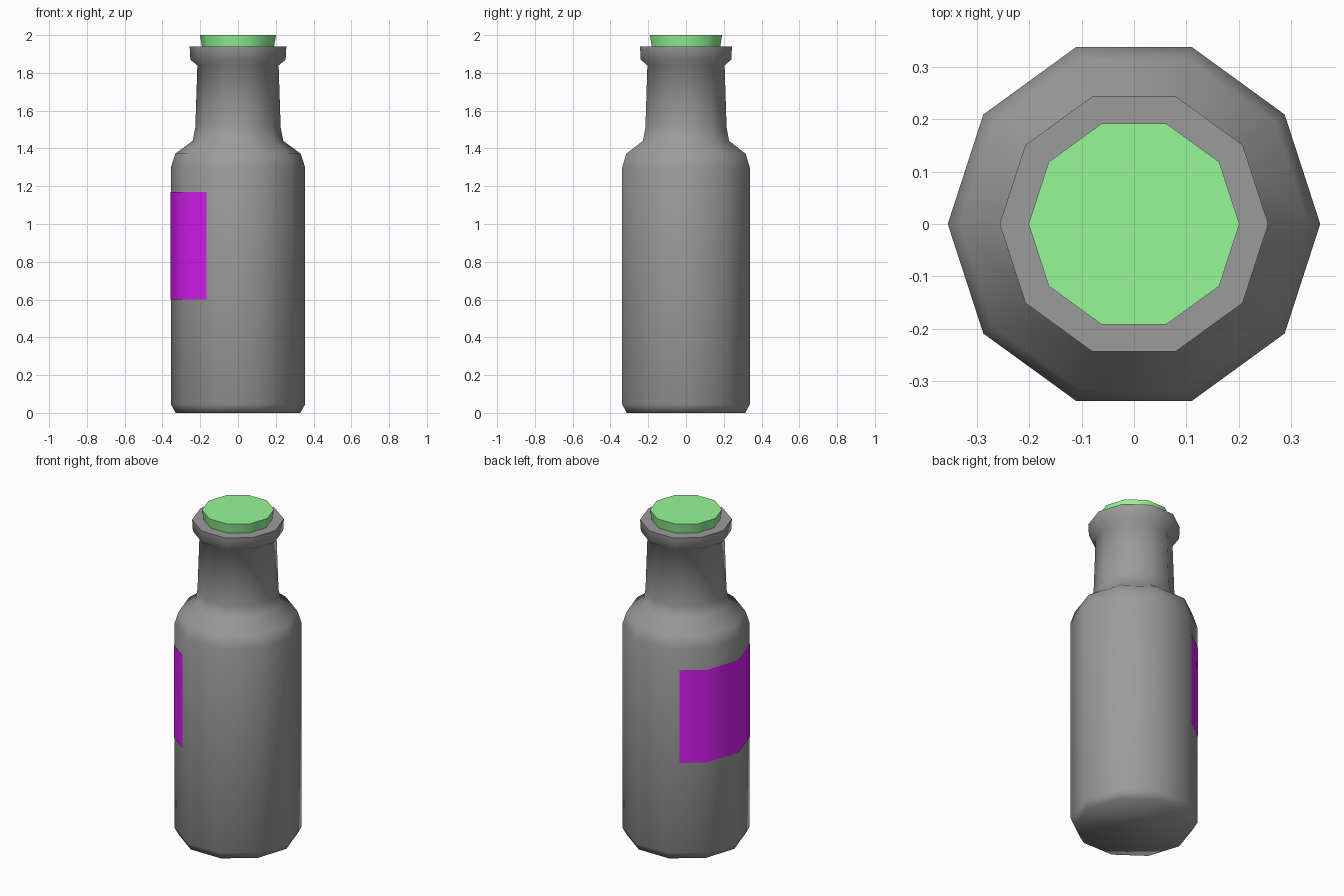
import bpy, bmesh, math

if "Cube" in bpy.data.objects:
    bpy.data.objects.remove(bpy.data.objects["Cube"])

SIDES = 10


def finish(name, bm, color, angle=65):
    mesh = bpy.data.meshes.new(name)
    bm.to_mesh(mesh)
    bm.free()
    obj = bpy.data.objects.new(name, mesh)
    bpy.context.collection.objects.link(obj)
    mat = bpy.data.materials.new(name + "_colour")
    mat.diffuse_color = color
    mat.use_nodes = True
    mat.node_tree.nodes["Principled BSDF"].inputs["Base Color"].default_value = mat.diffuse_color
    mesh.materials.append(mat)
    bpy.ops.object.select_all(action='DESELECT')
    obj.select_set(True)
    bpy.context.view_layer.objects.active = obj
    bpy.ops.object.shade_smooth_by_angle(angle=math.radians(angle))
    return obj


def lathe(name, profile, color):
    """Ten-sided solid from (radius, height) pairs, bottom to top."""
    bm = bmesh.new()
    rings = []
    for r, z in profile:
        rings.append([bm.verts.new((r * math.cos(math.tau * i / SIDES),
                                    r * math.sin(math.tau * i / SIDES), z))
                      for i in range(SIDES)])
    for low, high in zip(rings, rings[1:]):
        for i in range(SIDES):
            j = (i + 1) % SIDES
            bm.faces.new((low[i], low[j], high[j], high[i]))
    bm.faces.new(rings[0][::-1])
    bm.faces.new(rings[-1])
    return finish(name, bm, color)


# Bottle: body, shoulder, neck and lip
lathe("bottle", [(0.33, 0), (0.355, 0.045), (0.355, 1.30), (0.332, 1.372),
                 (0.24, 1.44), (0.226, 1.51), (0.215, 1.84),
                 (0.252, 1.87), (0.256, 1.94)],
      (0.33, 0.33, 0.33, 1))

# Stopper, pushed into the neck
lathe("stopper", [(0.17, 1.80), (0.191, 1.94), (0.201, 2.0)],
      (0.31, 0.93, 0.31, 1))

# Label: a strip wrapped round the left side, just off the glass
bm = bmesh.new()
outline = [(-0.166, 0.301), (-0.289, 0.211), (-0.358, 0),
           (-0.289, -0.211), (-0.166, -0.301)]
columns = [[bm.verts.new((x, y, z)) for z in (0.60, 1.17)] for x, y in outline]
for a, b in zip(columns, columns[1:]):
    bm.faces.new((a[0], b[0], b[1], a[1]))
finish("label", bm, (0.72, 0.013, 0.95, 1))
